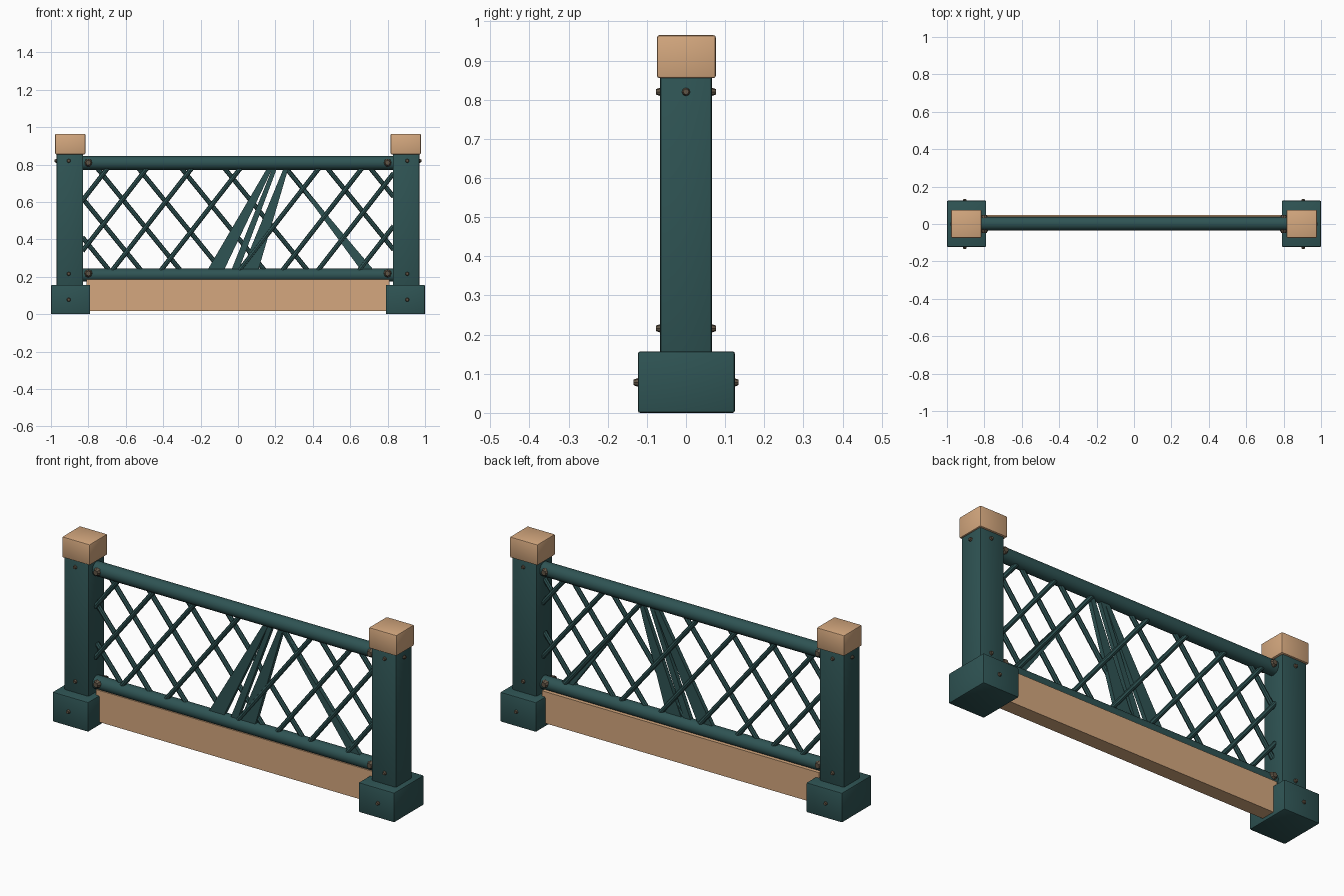
import bpy, bmesh, math
from mathutils import Vector

if "Cube" in bpy.data.objects:
    bpy.data.objects.remove(bpy.data.objects["Cube"])


def material(name, rgb):
    m = bpy.data.materials.new(name)
    m.diffuse_color = (*rgb, 1)
    m.use_nodes = True
    m.node_tree.nodes["Principled BSDF"].inputs["Base Color"].default_value = m.diffuse_color
    return m


GREEN = material("dark_green_paint", (0.028, 0.088, 0.088))
TAN = material("tan_wood", (0.66, 0.39, 0.21))
BROWN = material("bolt_brown", (0.12, 0.09, 0.06))


def finish(bm, name, mat, smooth=True):
    bmesh.ops.recalc_face_normals(bm, faces=bm.faces)
    me = bpy.data.meshes.new(name)
    bm.to_mesh(me)
    bm.free()
    ob = bpy.data.objects.new(name, me)
    bpy.context.collection.objects.link(ob)
    me.materials.append(mat)
    if smooth:
        bpy.ops.object.select_all(action='DESELECT')
        ob.select_set(True)
        bpy.context.view_layer.objects.active = ob
        bpy.ops.object.shade_smooth_by_angle(angle=math.radians(40))
    return ob


def box(name, lo, hi, mat, bevel=0.006):
    bm = bmesh.new()
    bmesh.ops.create_cube(bm, size=1)
    for v in bm.verts:
        v.co = Vector([lo[i] + (v.co[i] + 0.5) * (hi[i] - lo[i]) for i in range(3)])
    if bevel:
        bmesh.ops.bevel(bm, geom=bm.edges[:], offset=bevel, segments=2,
                        affect='EDGES', profile=0.5)
    return finish(bm, name, mat)


def rod(name, a, b, r, mat, sides=12, r2=None):
    a, b = Vector(a), Vector(b)
    bm = bmesh.new()
    bmesh.ops.create_cone(bm, cap_ends=True, segments=sides, radius1=r,
                          radius2=r if r2 is None else r2, depth=(b - a).length)
    rot = (b - a).to_track_quat('Z', 'Y')
    for v in bm.verts:
        v.co = rot @ v.co + (a + b) / 2
    return finish(bm, name, mat)


def bolt(pos, normal, r=0.012, h=0.010):
    p, n = Vector(pos), Vector(normal)
    rod("bolt", p - n * 0.004, p + n * h, r, BROWN, 8, r * 0.6)


# Posts with footings and caps, plus their bolts
for s in (-1, 1):
    def span(a, b):
        return min(s * a, s * b), max(s * a, s * b)
    x0, x1 = span(0.79, 1.0)
    box("post_footing", (x0, -0.123, 0.0), (x1, 0.125, 0.157), GREEN)
    x0, x1 = span(0.828, 0.97)
    box("post", (x0, -0.066, 0.14), (x1, 0.066, 0.865), GREEN)
    x0, x1 = span(0.816, 0.978)
    box("post_cap", (x0, -0.074, 0.855), (x1, 0.076, 0.965), TAN)
    for d in (-1, 1):
        bolt((s * 0.905, d * 0.066, 0.82), (0, d, 0))
        bolt((s * 0.905, d * 0.066, 0.216), (0, d, 0))
        bolt((s * 0.905, d * 0.124, 0.078), (0, d, 0))
        for z in (0.81, 0.218):
            bolt((s * 0.80, d * 0.034, z), (0, d, 0), 0.022, 0.014)
    bolt((s * 0.97, 0, 0.82), (s, 0, 0))
    bolt((s * 0.995, 0, 0.08), (s, 0, 0), 0.012, 0.004)

# Round rails and the kick board
rod("top_rail", (-0.84, 0.002, 0.809), (0.84, 0.002, 0.809), 0.037, GREEN, 16)
rod("bottom_rail", (-0.84, 0.002, 0.209), (0.84, 0.002, 0.209), 0.035, GREEN, 16)
box("kick_board", (-0.81, -0.03, 0.018), (0.81, 0.047, 0.185), TAN, 0)

# Diagonal lattice, clipped between the posts
Z0, Z1, XL = 0.225, 0.79, 0.832


def slat(name, x_bottom, x_top, y):
    ends = []
    for x, z in ((x_bottom, Z0), (x_top, Z1)):
        cx = max(-XL, min(XL, x))
        t = (cx - x_bottom) / (x_top - x_bottom)
        ends.append((cx, y, Z0 + t * (Z1 - Z0)))
    if abs(ends[0][0] - ends[1][0]) > 0.05:
        rod(name, ends[0], ends[1], 0.0125, GREEN, 8)


for xt in (-0.69, -0.48, -0.24, 0.02, 0.44, 0.67, 0.86, 1.08):
    slat("rising_slat", xt - 0.44, xt, -0.006)
for xt in (-1.14, -0.97, -0.76, -0.54, -0.31, -0.08, 0.25, 0.47, 0.70):
    slat("falling_slat", xt + 0.46, xt, 0.008)


# Broken, fanned-out slats that taper toward the top
def fan(xb, wb, xt, wt):
    bm = bmesh.new()
    lo = [(xb - wb, Z0), (xb + wb, Z0), (xt + wt, Z1), (xt - wt, Z1)]
    front = [bm.verts.new((x, -0.012, z)) for x, z in lo]
    back = [bm.verts.new((x, 0.010, z)) for x, z in lo]
    bm.faces.new(front)
    bm.faces.new(back[::-1])
    for i in range(4):
        j = (i + 1) % 4
        bm.faces.new((front[i], back[i], back[j], front[j]))
    finish(bm, "fanned_slat", GREEN, False)


fan(-0.125, 0.045, 0.175, 0.014)
fan(-0.02, 0.02, 0.20, 0.012)
fan(0.06, 0.045, 0.26, 0.012)
fan(0.70, 0.035, 0.255, 0.004)
